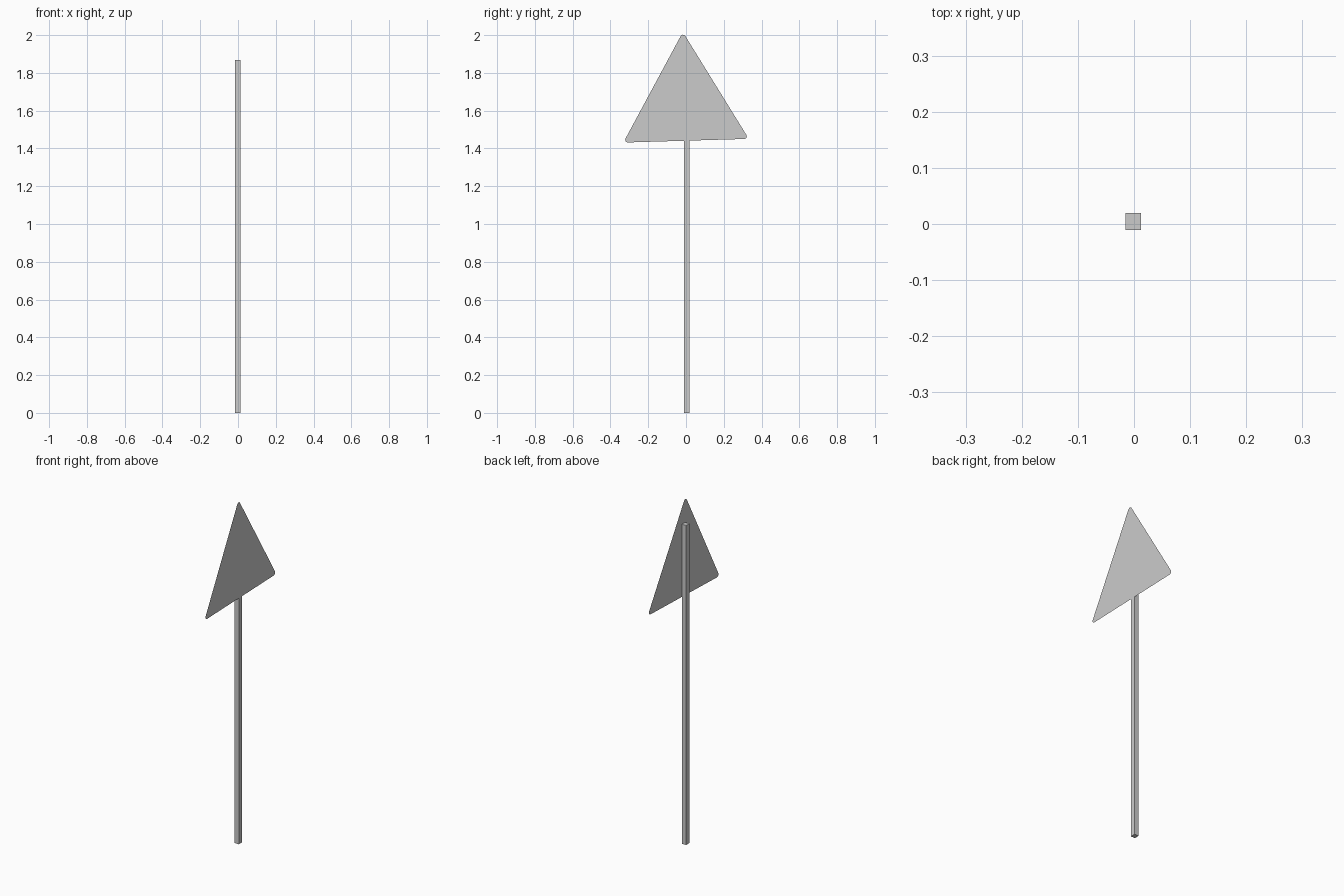
import bpy, bmesh
from math import radians, cos, sin
from mathutils import Vector

if "Cube" in bpy.data.objects:
    bpy.data.objects.remove(bpy.data.objects["Cube"])


def make_object(name, bm):
    mesh = bpy.data.meshes.new(name)
    bm.to_mesh(mesh)
    bm.free()
    obj = bpy.data.objects.new(name, mesh)
    bpy.context.collection.objects.link(obj)
    return obj


# Square post
x0, x1, y0, y1, height = -0.015, 0.0125, -0.0105, 0.0195, 1.868
bm = bmesh.new()
bmesh.ops.create_cube(bm, size=1)
bmesh.ops.scale(bm, vec=(x1 - x0, y1 - y0, height), verts=bm.verts)
bmesh.ops.translate(bm, vec=((x0 + x1) / 2, (y0 + y1) / 2, height / 2), verts=bm.verts)
make_object("post", bm)

# Thin triangular sign plate with rounded corners, slightly tilted, facing +x
side, radius, tilt, steps = 0.616, 0.014, radians(1.7), 4
circum = side / 3 ** 0.5
base_mid = Vector((0.0, 1.455))
centre = base_mid + Vector((-sin(tilt), cos(tilt))) * circum / 2
bm = bmesh.new()
verts = []
for corner in range(3):
    mid = radians(90 + 120 * corner) + tilt
    c = centre + circum * Vector((cos(mid), sin(mid)))
    for i in range(steps + 1):
        a = mid + radians(-60 + 120 * i / steps)
        verts.append(bm.verts.new((0.015, c.x + radius * cos(a), c.y + radius * sin(a))))
bm.faces.new(verts)
make_object("sign_plate", bm)
